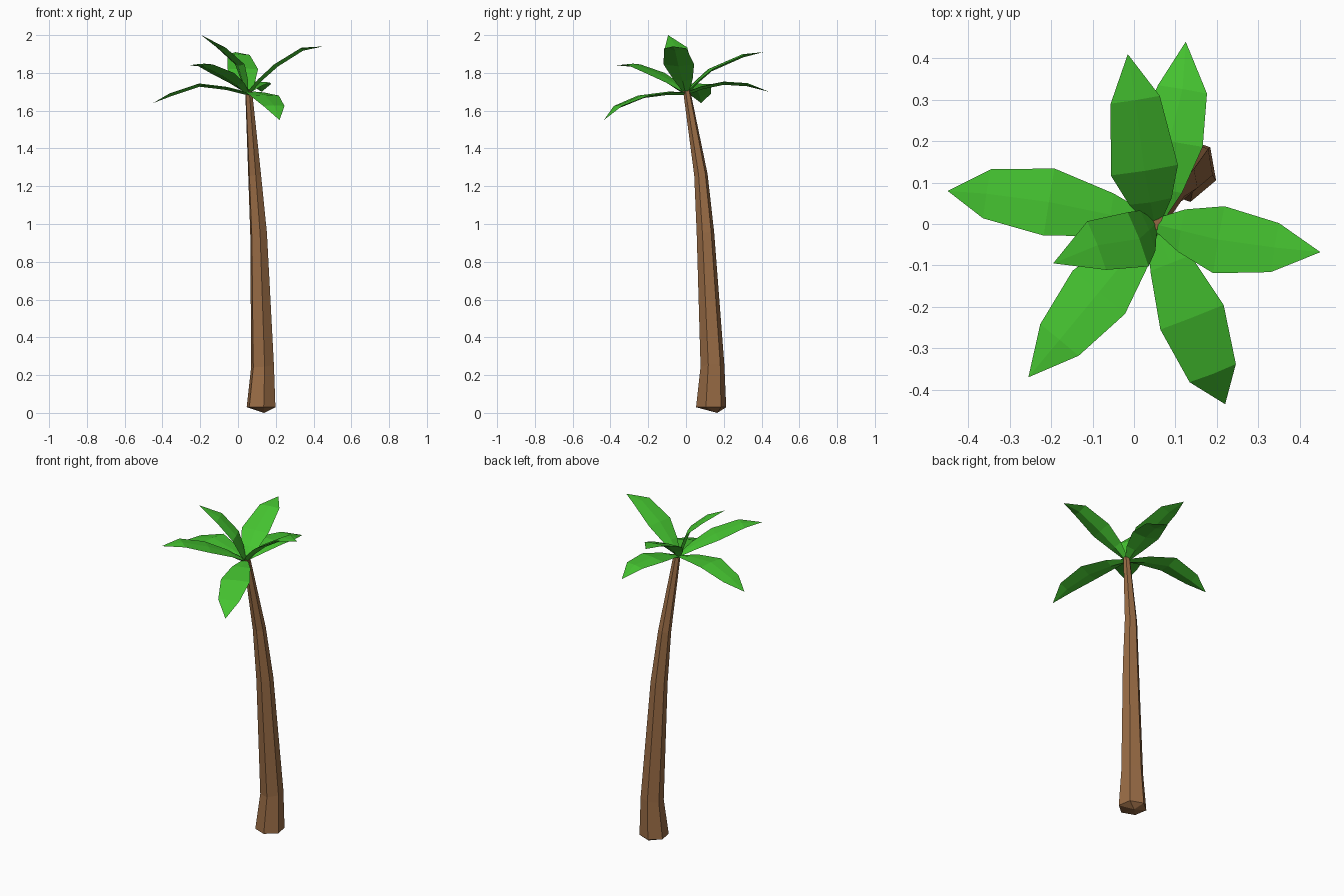
import bpy, math
from mathutils import Vector

if "Cube" in bpy.data.objects:
    bpy.data.objects.remove(bpy.data.objects["Cube"])


def material(name, color):
    m = bpy.data.materials.new(name)
    m.diffuse_color = (*color, 1)
    m.use_nodes = True
    m.node_tree.nodes["Principled BSDF"].inputs["Base Color"].default_value = m.diffuse_color
    return m


def build(name, verts, faces, mat):
    me = bpy.data.meshes.new(name)
    me.from_pydata(verts, [], faces)
    me.materials.append(mat)
    me.update()
    ob = bpy.data.objects.new(name, me)
    bpy.context.collection.objects.link(ob)
    return ob


bark = material("bark", (0.32, 0.15, 0.06))
green = material("leaf_green", (0.06, 0.55, 0.03))

# Trunk: six-sided tapering rings along a leaning path (x, y, z, radius)
rings = [(0.122, 0.133, 0.03, 0.081), (0.13, 0.14, 0.25, 0.064),
         (0.109, 0.103, 0.95, 0.047), (0.088, 0.079, 1.26, 0.036),
         (0.056, 0.003, 1.71, 0.019)]
N = 6
verts, faces = [], []
for x, y, z, r in rings:
    for i in range(N):
        a = math.radians(-20 + 60 * i)
        # rings stay roughly square to the leaning trunk
        tilt = 0.1 * r * (math.cos(a) + math.sin(a)) if z > 0.1 else 0
        verts.append((x + r * math.cos(a), y + r * math.sin(a), z + tilt))
for k in range(len(rings) - 1):
    for i in range(N):
        j = (i + 1) % N
        faces.append((k * N + i, k * N + j, (k + 1) * N + j, (k + 1) * N + i))
# shallow pointed underside and closed top
verts.append((0.138, 0.165, 0.0))
faces += [(len(verts) - 1, (i + 1) % N, i) for i in range(N)]
faces.append(tuple(range((len(rings) - 1) * N, len(rings) * N)))
build("trunk", verts, faces, bark)


def frond(name, mid, outer, tip, w_mid=0.082, w_outer=0.06):
    """Thin pointed leaf with a flat top and a shallow keel underneath."""
    base = Vector((0.05, 0.0, 1.695))
    mid, outer, tip = Vector(mid), Vector(outer), Vector(tip)
    inner = base.lerp(mid, 0.42) + Vector((0, 0, 0.008))
    side = Vector((-(tip - base).y, (tip - base).x, 0)).normalized()
    path = [base, inner, mid, outer, tip]
    stations = [(base, 0.014), (inner, 0.052), (mid, w_mid), (outer, w_outer)]
    v, f = [], []
    for k, (c, w) in enumerate(stations):
        along = (path[k + 1] - path[max(k - 1, 0)]).normalized()
        up = along.cross(side).normalized()
        if up.z < 0:
            up = -up
        v += [c + side * w, c + up * 0.004, c - side * w, c - up * 0.013]
    for k in range(len(stations) - 1):
        for i in range(4):
            j = (i + 1) % 4
            f.append((k * 4 + i, k * 4 + 4 + i, k * 4 + 4 + j, k * 4 + j))
    v.append(tip)
    n = len(v) - 1
    f += [(n - 4 + i, n, n - 4 + (i + 1) % 4) for i in range(4)]
    f.append((0, 1, 2, 3))
    build(name, v, f, green)


# Crown of seven fronds: middle, outer and tip points
frond("frond_right", (0.205, -0.038, 1.845), (0.34, -0.057, 1.93), (0.45, -0.068, 1.94))
frond("frond_left", (-0.205, 0.053, 1.74), (-0.355, 0.073, 1.69), (-0.45, 0.08, 1.64))
frond("frond_back_low", (0.085, 0.2, 1.75), (0.117, 0.325, 1.742), (0.125, 0.44, 1.70))
frond("frond_back_high", (0.025, 0.13, 1.82), (0.003, 0.3, 1.895), (-0.015, 0.41, 1.91))
frond("frond_front_left", (-0.085, -0.165, 1.80), (-0.18, -0.28, 1.845), (-0.255, -0.37, 1.84))
frond("frond_front_right", (0.14, -0.225, 1.68), (0.19, -0.36, 1.625), (0.22, -0.435, 1.55))
frond("frond_upright", (0.01, -0.037, 1.845), (-0.09, -0.052, 1.935), (-0.195, -0.095, 2.0),
      0.07, 0.063)
